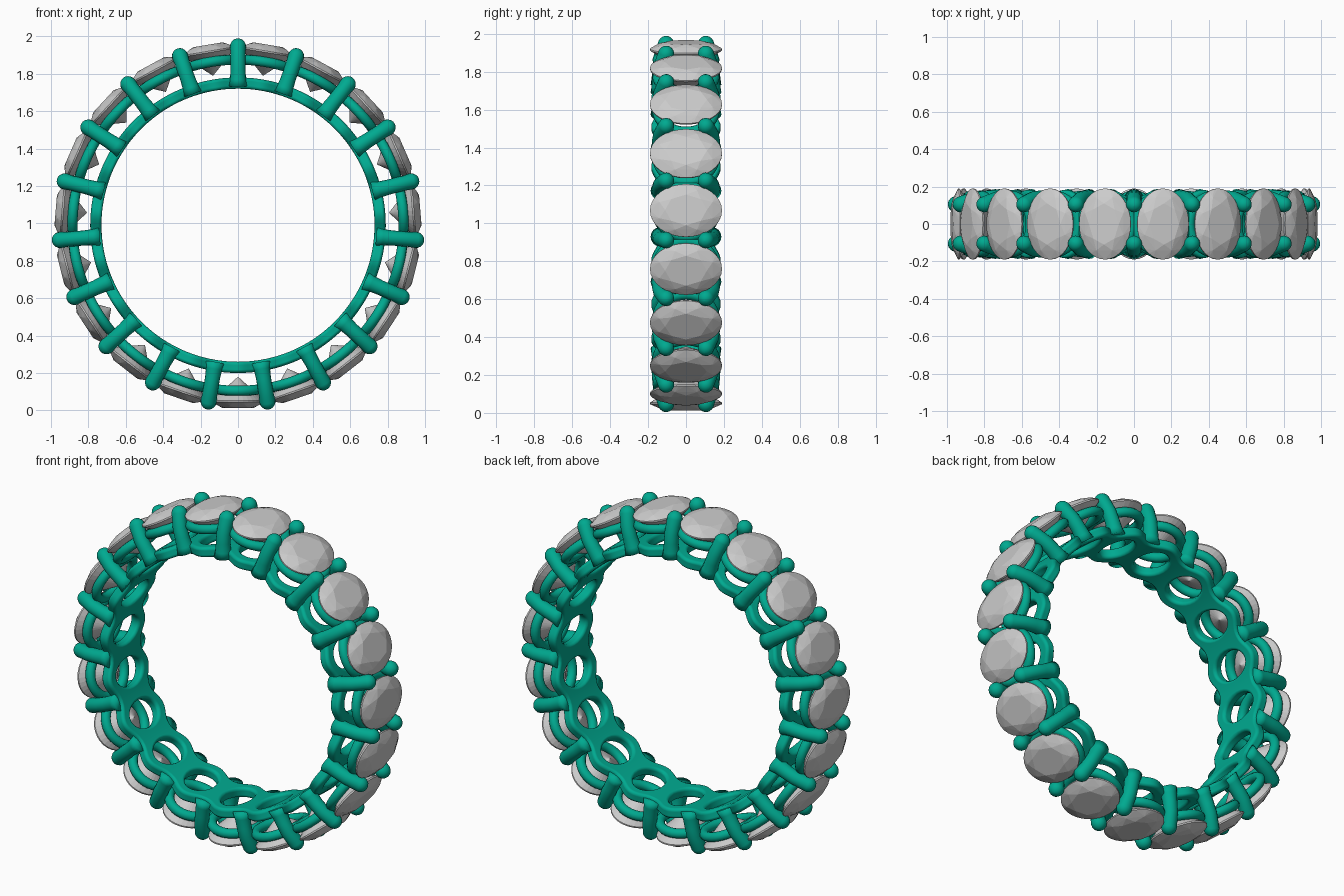
import bpy, bmesh, math
from mathutils import Vector

if "Cube" in bpy.data.objects:
    bpy.data.objects.remove(bpy.data.objects["Cube"])

N = 19                         # stones around the ring
STEP = 2 * math.pi / N
CZ = 0.99                      # height of the ring centre

metal = bpy.data.materials.new("green_metal")
metal.diffuse_color = (0.0, 0.40, 0.28, 1)
metal.use_nodes = True
metal.node_tree.nodes["Principled BSDF"].inputs["Base Color"].default_value = metal.diffuse_color


def polar(r, t, y):
    return Vector((r * math.cos(t), y, CZ + r * math.sin(t)))


def prong_angle(k):
    return math.pi / 2 + k * STEP


def stone_angle(k):
    return math.pi / 2 + (k + 0.5) * STEP


def finish(bm, name, mat=None, smooth=True):
    bmesh.ops.recalc_face_normals(bm, faces=bm.faces)
    me = bpy.data.meshes.new(name)
    bm.to_mesh(me)
    bm.free()
    ob = bpy.data.objects.new(name, me)
    bpy.context.collection.objects.link(ob)
    for p in me.polygons:
        p.use_smooth = smooth
    if mat:
        me.materials.append(mat)
    return ob


def sweep(bm, pts, radii, closed, up, sides=12):
    """Round tube through pts with a radius at each point."""
    n, rings = len(pts), []
    for i, p in enumerate(pts):
        a = pts[(i - 1) % n] if closed else pts[max(i - 1, 0)]
        b = pts[(i + 1) % n] if closed else pts[min(i + 1, n - 1)]
        d = (b - a).normalized()
        s = d.cross(up).normalized()
        q = s.cross(d)
        rings.append([bm.verts.new(p + radii[i] * (s * math.cos(j * 2 * math.pi / sides)
                      + q * math.sin(j * 2 * math.pi / sides))) for j in range(sides)])
    for i in range(n if closed else n - 1):
        A, B = rings[i], rings[(i + 1) % n]
        for j in range(sides):
            k = (j + 1) % sides
            bm.faces.new((A[j], A[k], B[k], B[j]))
    if not closed:
        bm.faces.new(rings[0])
        bm.faces.new(rings[-1])


# Inner band: scalloped strip with an oval hole under each stone
bm = bmesh.new()
RB = 0.76
H = RB * STEP / 2


def edge_v(u):
    return 0.16 + 0.023 * math.cos(math.pi * u / H)


outer = [(H, edge_v(H) * (-1 + 2 * i / 6)) for i in range(6)]
outer += [(H * (1 - 2 * i / 14), edge_v(H * (1 - 2 * i / 14))) for i in range(14)]
outer += [(-u, -v) for u, v in outer]
for k in range(N):
    t0 = stone_angle(k)
    loops = []
    for f in (0, 0.5, 1):
        loop = []
        for u, v in outer:
            a = math.atan2(v / 0.17, u / H)
            hu, hv = 0.08 * math.cos(a), 0.115 * math.sin(a)
            loop.append(bm.verts.new(polar(RB, t0 + (hu + (u - hu) * f) / RB, hv + (v - hv) * f)))
        loops.append(loop)
    for A, B in zip(loops, loops[1:]):
        for i in range(len(outer)):
            j = (i + 1) % len(outer)
            bm.faces.new((A[i], A[j], B[j], B[i]))
bmesh.ops.remove_doubles(bm, verts=bm.verts, dist=0.0005)
band = finish(bm, "inner_band", metal)
sol = band.modifiers.new("thickness", 'SOLIDIFY')
sol.thickness, sol.offset = 0.06, 0
bev = band.modifiers.new("round_edges", 'BEVEL')
bev.width, bev.segments, bev.limit_method = 0.018, 3, 'ANGLE'
bev.angle_limit = math.radians(50)
bev.harden_normals = True

# Gallery rails: an oval wire ring under each stone
bm = bmesh.new()
RR = 0.885
for k in range(N):
    t0 = stone_angle(k)
    pts = []
    for i in range(36):
        a = i * 2 * math.pi / 36
        pts.append(polar(RR, t0 + 0.135 * math.cos(a) / RR, 0.15 * math.sin(a)))
    up = Vector((math.cos(t0), 0, math.sin(t0)))
    sweep(bm, pts, [0.027] * 36, True, up)
finish(bm, "gallery_rails", metal)

# Prongs: tapered posts with round tips, a pair between neighbouring stones
bm = bmesh.new()
path = [(0.745, 0.135, 0.052), (0.78, 0.138, 0.043), (0.83, 0.138, 0.04),
        (0.88, 0.133, 0.04), (0.92, 0.12, 0.04), (0.955, 0.105, 0.043)]
for i in range(1, 6):          # hemispherical tip
    a = i * math.pi / 2 / 5.15
    path.append((0.955 + 0.043 * math.sin(a), 0.105 - 0.008 * math.sin(a), 0.043 * math.cos(a)))
for k in range(N):
    t = prong_angle(k)
    tangent = Vector((-math.sin(t), 0, math.cos(t)))
    for side in (-1, 1):
        sweep(bm, [polar(r, t, side * y) for r, y, _ in path], [p[2] for p in path],
              False, tangent, 16)
finish(bm, "prongs", metal)

# Oval faceted stones: table, crown, girdle, pavilion, culet
# each ring: (count, angle offset in steps, scale, radius from ring centre)
rings = [(8, 0, 0.58, 0.978), (8, 0.5, 0.80, 0.966), (32, 0, 1, 0.944),
         (32, 0, 1, 0.936), (8, 0.5, 0.44, 0.868), (1, 0, 0, 0.81)]
for k in range(N):
    t = stone_angle(k)
    tangent = Vector((-math.sin(t), 0, math.cos(t)))
    bm = bmesh.new()
    for n, off, s, r in rings:
        for i in range(n):
            a = (i + off) * 2 * math.pi / n
            bm.verts.new(polar(r, t, 0.19 * s * math.sin(a)) + tangent * (0.14 * s * math.cos(a)))
    bmesh.ops.convex_hull(bm, input=bm.verts)
    finish(bm, "oval_stone_%02d" % (k + 1), None, False)
